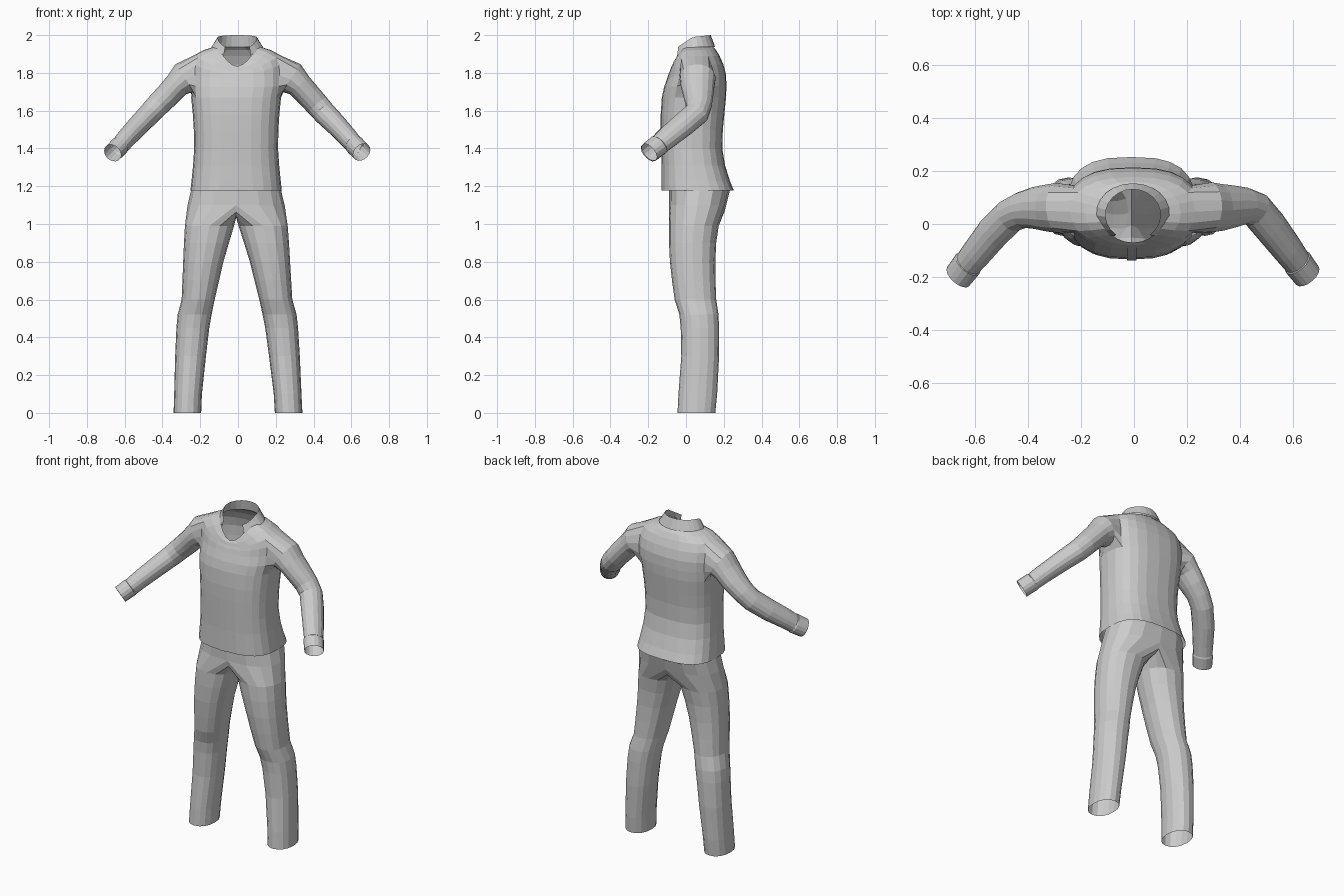
import bpy, bmesh
from math import sin, cos, pi, atan2, radians
from mathutils import Vector

if "Cube" in bpy.data.objects:
    bpy.data.objects.remove(bpy.data.objects["Cube"])


def spow(v, p):
    return (1 if v >= 0 else -1) * abs(v) ** p


def make_object(name, bm):
    bmesh.ops.remove_doubles(bm, verts=bm.verts, dist=0.0005)
    bmesh.ops.recalc_face_normals(bm, faces=bm.faces)
    me = bpy.data.meshes.new(name)
    bm.to_mesh(me)
    bm.free()
    ob = bpy.data.objects.new(name, me)
    bpy.context.collection.objects.link(ob)
    return ob


def bridge(bm, a, b, closed=True, skip=()):
    """Quads between two equally long rows of vertices."""
    n = len(a)
    for k in range(n if closed else n - 1):
        if k not in skip:
            j = (k + 1) % n
            bm.faces.new((a[k], a[j], b[j], b[k]))


# ---- trousers: two lofted legs that open into a shared hip ----
# z, inner x, outer x, front y, back y
LEG = [(0.0, .195, .341, -.045, .155), (.1, .19, .337, -.04, .165),
       (.3, .167, .33, -.025, .175), (.45, .148, .322, -.028, .175),
       (.52, .135, .315, -.035, .172), (.6, .118, .293, -.06, .16),
       (.7, .094, .288, -.074, .156), (.8, .07, .283, -.085, .155),
       (.9, .04, .278, -.09, .16), (.99, .012, .272, -.09, .173)]
# z, half width, front y, back y
HIP = [(1.1, .257, -.09, .213), (1.18, .238, -.09, .233), (1.26, .222, -.088, .205)]
NL = 16

bm = bmesh.new()
for s in (-1, 1):
    prev = None
    for z, xi, xo, yf, yb in LEG:
        ring = []
        for k in range(NL):
            t = -pi / 2 + 2 * pi * k / NL
            x = (xi + xo) / 2 + (xo - xi) / 2 * spow(cos(t), .9)
            y = (yf + yb) / 2 + (yb - yf) / 2 * spow(sin(t), .9)
            ring.append(bm.verts.new((s * x - .009 * z, y, z)))
        if prev:
            bridge(bm, prev, ring)
        prev = ring
    for i, (z, w, yf, yb) in enumerate(HIP):
        ring = []
        for k in range(NL if i == 0 else NL // 2 + 1):
            t = -pi / 2 + 2 * pi * k / NL
            y = (yf + yb) / 2 + (yb - yf) / 2 * spow(sin(t), .85)
            outer = k <= NL // 2
            x = w * max(cos(t), 0) ** .77 if 0 < k < NL // 2 else 0
            zz = z if outer else z - .065 * abs(cos(t)) ** .6   # crotch seam
            ring.append(bm.verts.new((s * x - .009 * z, y, zz)))
        if i == 0:
            bridge(bm, prev, ring)
        else:
            bridge(bm, prev[:NL // 2 + 1], ring, closed=False)
        prev = ring
make_object("trousers", bm)

# ---- shirt body and sleeves ----
# z, half width, front y, back y, drop of the front, squareness power
BODY = [(1.178, .242, -.13, .253, 0, .72), (1.23, .236, -.13, .232, 0, .74),
        (1.31, .228, -.13, .207, 0, .77), (1.4, .222, -.132, .192, 0, .77),
        (1.5, .224, -.134, .195, 0, .77), (1.58, .229, -.134, .203, 0, .77),
        (1.67, .238, -.128, .212, 0, .77), (1.73, .246, -.116, .214, .005, .77),
        (1.79, .25, -.1, .212, .02, .8), (1.845, .25, -.092, .198, .05, .82),
        (1.89, .235, -.085, .178, .08, .85), (1.92, .18, -.08, .16, .095, .9),
        (1.94, .118, -.07, .14, .105, 1.0)]
NB, LOW, HIGH = 24, 6, 10            # LOW..HIGH are the armhole rows

bm = bmesh.new()
rows = []
for z, w, yf, yb, drop, p in BODY:
    row = []
    for k in range(NB):
        t = 2 * pi * k / NB
        x = w * spow(cos(t), p)
        y = (yf + yb) / 2 + (yb - yf) / 2 * spow(sin(t), p)
        row.append(bm.verts.new((x - (.01 if z < 1.7 else .004), y,
                                 z - drop * max(0, -sin(t)) ** 3)))
    rows.append(row)
ARM_COLS = [22, 23, 0, 1, 10, 11, 12, 13]
for i in range(len(rows) - 1):
    bridge(bm, rows[i], rows[i + 1], skip=ARM_COLS if LOW <= i < HIGH else ())

# centre x, y, z, radius across (y), radius up
SLEEVES = {
    1: [(.285, .062, 1.772, .096, .088), (.325, .062, 1.735, .09, .069),
        (.375, .066, 1.68, .08, .066), (.42, .068, 1.63, .07, .064),
        (.46, .055, 1.585, .068, .062), (.515, -.01, 1.53, .068, .058),
        (.58, -.095, 1.46, .062, .053), (.615, -.142, 1.42, .056, .05),
        (.618, -.146, 1.417, .06, .053), (.655, -.195, 1.38, .056, .052)],
    -1: [(.285, .06, 1.772, .096, .088), (.325, .06, 1.735, .09, .069),
         (.375, .06, 1.68, .08, .066), (.425, .052, 1.63, .069, .063),
         (.47, .03, 1.582, .066, .06), (.535, -.035, 1.515, .066, .056),
         (.595, -.11, 1.45, .06, .052), (.625, -.147, 1.415, .056, .049),
         (.628, -.151, 1.412, .06, .052), (.664, -.198, 1.376, .057, .05)]}

for s, path in SLEEVES.items():
    cols = [22, 23, 0, 1, 2] if s > 0 else [10, 11, 12, 13, 14]
    hole = [rows[r][c] for r in range(LOW, HIGH + 1) for c in cols
            if r in (LOW, HIGH) or c in (cols[0], cols[-1])]
    mid = sum((v.co for v in hole), Vector()) / len(hole)
    hole.sort(key=lambda v: atan2(v.co.z - mid.z, v.co.y - mid.y))
    a0 = atan2(hole[0].co.z - mid.z, hole[0].co.y - mid.y)
    pts = [Vector((s * .24, .065, 1.79))] + [Vector((s * q[0], q[1], q[2])) for q in path]
    prev = hole
    for i, q in enumerate(path, 1):
        tan = (pts[min(i + 1, len(pts) - 1)] - pts[i - 1]).normalized()
        u = Vector((0, 1, 0))
        u = (u - tan * u.dot(tan)).normalized()
        v = u.cross(tan)
        if v.z < 0:
            v.negate()
        ring = []
        for k in range(len(hole)):
            a = a0 + 2 * pi * k / len(hole)
            ring.append(bm.verts.new(pts[i] + u * q[3] * cos(a) + v * q[4] * sin(a)))
        bridge(bm, prev, ring)
        prev = ring
make_object("shirt", bm)

# ---- folded collar: stand, fold and flap, open at the front ----
bm = bmesh.new()
lines = [[], [], []]
for k in range(19):
    t = radians(-52 + 284 * k / 18)
    c, sn = cos(t), sin(t)
    f = max(0, -sn)
    for line, co in zip(lines, (
            (.116 * c, .035 + .104 * sn, 1.938 - .1 * f ** 3),
            (.104 * c, .035 + .096 * sn, 1.99 + .01 * sn - .055 * f),
            (.138 * c, .042 + .112 * sn, 1.938 - .055 * f))):
        line.append(bm.verts.new((co[0] - .004, co[1], co[2])))
bridge(bm, lines[0], lines[1], closed=False)
bridge(bm, lines[1], lines[2], closed=False)
make_object("collar", bm)

# ---- button placket: thin strip down the front ----
bm = bmesh.new()
prev = None
for z, w, yf, yb, drop, p in BODY:
    pair = [bm.verts.new((x - .008, yf - .003, z - drop)) for x in (-.018, .018)]
    if prev and z < 1.9:
        bridge(bm, prev, pair, closed=False)
    prev = pair
bmesh.ops.delete(bm, geom=[v for v in bm.verts if not v.link_faces], context='VERTS')
make_object("placket", bm)
